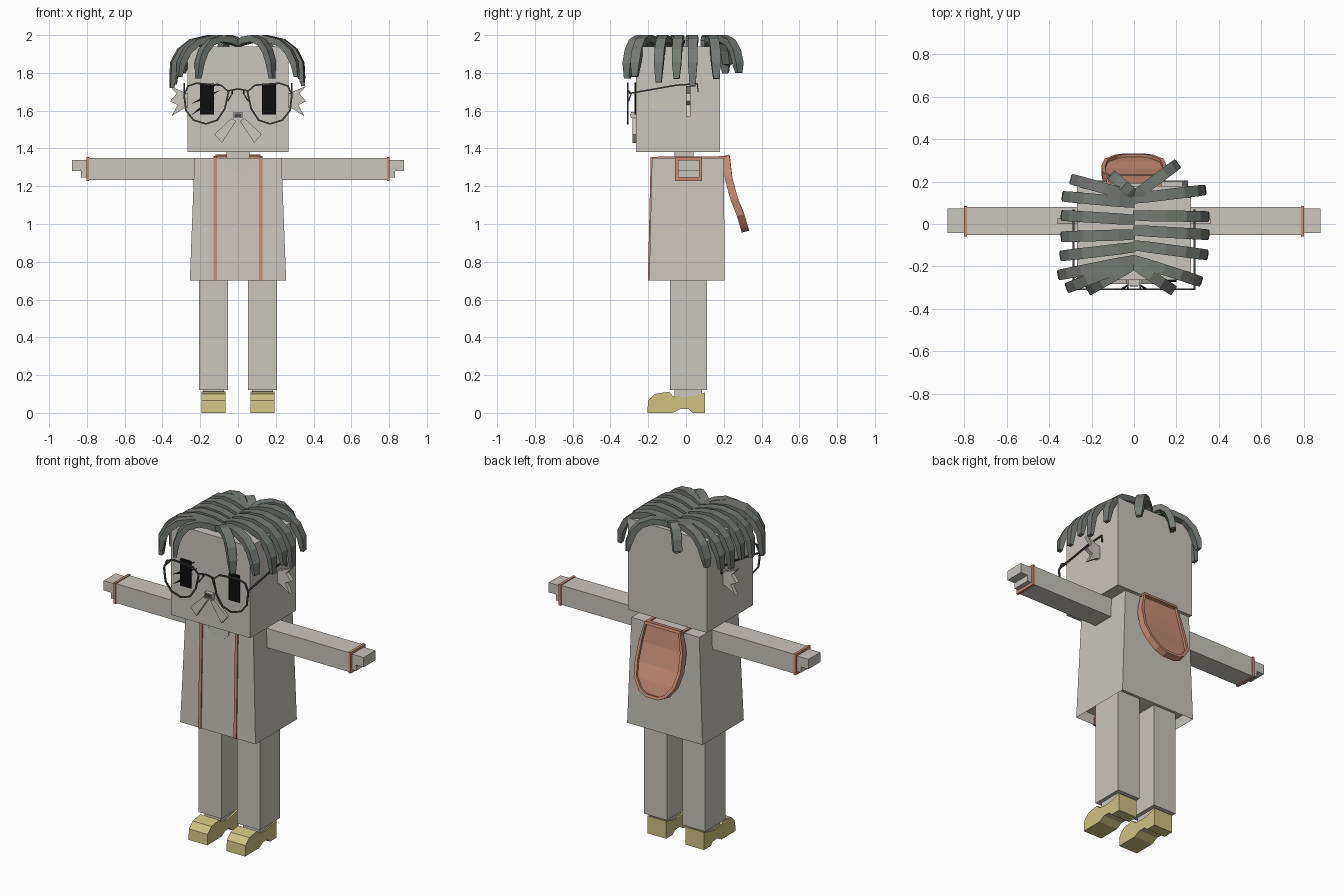
import bpy, bmesh
from mathutils import Vector

cube = bpy.data.objects.get("Cube")
if cube:
    bpy.data.objects.remove(cube, do_unlink=True)


def material(name, rgb):
    m = bpy.data.materials.new(name)
    m.use_nodes = True
    m.diffuse_color = (*rgb, 1)
    m.node_tree.nodes["Principled BSDF"].inputs["Base Color"].default_value = (*rgb, 1)
    return m


GREY = material("warm grey", (0.59, 0.555, 0.51))
HAIR = material("hair grey green", (0.175, 0.195, 0.175))
ORANGE = material("terracotta", (0.58, 0.265, 0.18))
YELLOW = material("shoe yellow", (0.61, 0.54, 0.225))
BLACK = material("black", (0.004, 0.004, 0.004))
FRAME = material("frame dark grey", (0.07, 0.07, 0.07))


def finish(name, bm, mat):
    bmesh.ops.recalc_face_normals(bm, faces=bm.faces)
    me = bpy.data.meshes.new(name)
    bm.to_mesh(me)
    bm.free()
    me.materials.append(mat)
    ob = bpy.data.objects.new(name, me)
    bpy.context.scene.collection.objects.link(ob)
    return ob


def prism(name, outline, axis, lo, hi, mat):
    """Extrude a 2D outline along the x, y or z axis."""
    bm = bmesh.new()
    rings = []
    for d in (lo, hi):
        ring = []
        for a, b in outline:
            p = {"x": (d, a, b), "y": (a, d, b), "z": (a, b, d)}[axis]
            ring.append(bm.verts.new(p))
        rings.append(ring)
        bm.faces.new(ring)
    n = len(outline)
    for i in range(n):
        j = (i + 1) % n
        bm.faces.new((rings[0][i], rings[0][j], rings[1][j], rings[1][i]))
    return finish(name, bm, mat)


def box(name, x, y, z, mat):
    return prism(name, [(x[0], y[0]), (x[1], y[0]), (x[1], y[1]), (x[0], y[1])],
                 "z", z[0], z[1], mat)


def sweep(name, path, side, width, thick, mat, closed=False, scales=None):
    """Sweep a rectangle along a path; side is the direction of its width."""
    pts = [Vector(p) for p in path]
    side = Vector(side).normalized()
    n = len(pts)
    bm = bmesh.new()
    rings = []
    for i, p in enumerate(pts):
        nxt = pts[(i + 1) % n] if closed else pts[min(i + 1, n - 1)]
        prv = pts[i - 1] if closed else pts[max(i - 1, 0)]
        normal = (nxt - prv).cross(side).normalized()
        s = scales[i] if scales else 1
        a, b = side * width * s / 2, normal * thick * s / 2
        rings.append([bm.verts.new(p + v) for v in (a + b, a - b, -a - b, -a + b)])
    for i in range(n if closed else n - 1):
        r, q = rings[i], rings[(i + 1) % n]
        for k in range(4):
            m = (k + 1) % 4
            bm.faces.new((r[k], r[m], q[m], q[k]))
    if not closed:
        bm.faces.new(rings[0])
        bm.faces.new(rings[-1])
    return finish(name, bm, mat)


# Head and neck
box("head", (-0.268, 0.268), (-0.265, 0.18), (1.38, 1.94), GREY)
box("neck", (-0.06, 0.06), (-0.06, 0.04), (1.33, 1.39), GREY)

# Robe: tapered block with a recessed underside
robe = bmesh.new()
bmesh.ops.create_cube(robe, size=1)
for v in robe.verts:
    top = v.co.z > 0
    v.co.x *= 0.46 if top else 0.51
    v.co.y = (0.2 if v.co.y > 0 else -0.18) if top else (0.205 if v.co.y > 0 else -0.195)
    v.co.z = 1.35 if top else 0.7
under = [f for f in robe.faces if f.calc_center_median().z < 0.71]
bmesh.ops.inset_region(robe, faces=under, thickness=0.01)
bmesh.ops.translate(robe, verts=under[0].verts, vec=(0, 0, 0.06))
finish("robe", robe, GREY)
prism("collar", [(-0.07, 1.35), (-0.065, 1.31), (-0.03, 1.275), (0.03, 1.275),
                 (0.065, 1.31), (0.07, 1.35)], "y", -0.187, -0.18, GREY)

# Limbs, trim, ears, moustache and glasses on both sides
shoe = [(-0.205, 0), (-0.2, 0.065), (-0.165, 0.1), (-0.09, 0.112), (-0.07, 0.09),
        (-0.01, 0.083), (0.04, 0.09), (0.1, 0.108), (0.1, 0), (0.035, 0),
        (0.015, 0.02), (-0.03, 0.022), (-0.07, 0)]
hand = [(0.79, 1.34), (0.88, 1.34), (0.88, 1.28), (0.83, 1.28), (0.83, 1.245), (0.79, 1.245)]
ear = [(0.26, 1.69), (0.29, 1.7), (0.36, 1.73), (0.325, 1.69), (0.36, 1.65),
       (0.32, 1.63), (0.352, 1.57), (0.29, 1.61), (0.26, 1.62)]
lens = [(0.05, 1.7), (0.09, 1.735), (0.22, 1.745), (0.265, 1.73), (0.285, 1.68), (0.275, 1.6),
        (0.235, 1.55), (0.17, 1.53), (0.11, 1.55), (0.07, 1.61)]
for s, tag in ((1, "left"), (-1, "right")):
    def flip(outline):
        return [(s * a, b) for a, b in outline]

    box(tag + "_arm", (s * 0.22, s * 0.79), (-0.053, 0.08), (1.232, 1.35), GREY)
    box(tag + "_cuff", (s * 0.788, s * 0.803), (-0.058, 0.085), (1.227, 1.355), ORANGE)
    prism(tag + "_hand", flip(hand), "y", -0.042, 0.072, GREY)
    box(tag + "_leg", (s * 0.052, s * 0.207), (-0.085, 0.11), (0.12, 0.77), GREY)
    box(tag + "_ankle", (s * 0.075, s * 0.185), (-0.06, 0.085), (0.06, 0.125), GREY)
    prism(tag + "_shoe", shoe, "x", s * 0.065, s * 0.192, YELLOW)
    sweep(tag + "_robe_trim", [(s * 0.12, -0.195, 0.7), (s * 0.12, -0.181, 1.352),
                               (s * 0.12, 0.215, 1.352)], (1, 0, 0), 0.018, 0.014, ORANGE)
    prism(tag + "_ear", flip(ear), "y", 0, 0.025, GREY)
    prism(tag + "_moustache", flip([(0.01, 1.545), (0.035, 1.56), (0.125, 1.475), (0.085, 1.43)]),
          "y", -0.283, -0.26, GREY)
    box(tag + "_eye", (s * 0.128, s * 0.2), (-0.273, -0.264), (1.58, 1.745), BLACK)
    sweep(tag + "_glasses_rim", [(s * a, -0.308, b) for a, b in lens], (0, 1, 0),
          0.008, 0.009, FRAME, closed=True)
    sweep(tag + "_glasses_temple", [(s * 0.285, -0.308, 1.69), (s * 0.285, -0.05, 1.735),
                                    (s * 0.285, 0.06, 1.742), (s * 0.285, 0.064, 1.7)],
          (1, 0, 0), 0.008, 0.008, FRAME)
    sweep(tag + "_nose_pad", [(s * 0.055, -0.305, 1.65), (s * 0.03, -0.29, 1.69),
                              (s * 0.03, -0.308, 1.71)], (1, 0, 0), 0.007, 0.007, FRAME)
sweep("glasses_bridge", [(-0.052, -0.308, 1.705), (0, -0.308, 1.715), (0.052, -0.308, 1.705)],
      (0, 1, 0), 0.008, 0.008, FRAME)

# Nose and scar across the right eye
box("nose", (-0.025, 0.025), (-0.29, -0.26), (1.56, 1.592), GREY)
box("nose_tip", (-0.018, 0.018), (-0.295, -0.289), (1.567, 1.586), FRAME)
for a, b in (((-0.2, 1.685), (-0.1, 1.75)), ((-0.25, 1.635), (-0.09, 1.71)),
             ((-0.25, 1.575), (-0.12, 1.67))):
    mid = ((a[0] + b[0]) / 2, (a[1] + b[1]) / 2)
    prism("scar", [a, (mid[0], mid[1] + 0.01), b, (mid[0], mid[1] - 0.01)],
          "y", -0.272, -0.264, BLACK)

# Hood hanging down the back: (z, y, half width) rows
rows = [(1.355, 0.212, 0.115), (1.24, 0.226, 0.14), (1.13, 0.256, 0.145),
        (1.05, 0.288, 0.13), (0.99, 0.306, 0.085), (0.968, 0.312, 0.04)]
bm = bmesh.new()
grid = [[bm.verts.new((x, y + d, z)) for x, d in
         ((-w, -0.01), (w, -0.01), (w, 0.006), (-w, 0.006))] for z, y, w in rows]
for r, q in zip(grid, grid[1:]):
    for k in range(4):
        bm.faces.new((r[k], r[(k + 1) % 4], q[(k + 1) % 4], q[k]))
bm.faces.new(grid[0])
bm.faces.new(grid[-1])
finish("hood", bm, ORANGE)
rim = [(w, y, z) for z, y, w in rows] + [(-w, y, z) for z, y, w in reversed(rows)]
sweep("hood_rim", rim, (0, 1, 0.25), 0.04, 0.018, ORANGE, closed=True)
box("hood_bridge", (-0.12, 0.12), (0.19, 0.222), (1.342, 1.359), ORANGE)

# Hair locks: root y, tip x, tip y, tip z
locks = [(0.12, 0.33, 0.16, 1.77), (0.04, 0.345, 0.035, 1.73), (-0.03, 0.345, -0.05, 1.77),
         (-0.1, 0.34, -0.145, 1.75), (-0.17, 0.31, -0.27, 1.78), (-0.19, 0.18, -0.31, 1.77),
         (0.13, 0.2, 0.28, 1.8), (0.13, -0.29, 0.21, 1.8), (0.1, -0.33, 0.13, 1.77),
         (0.02, -0.335, 0.04, 1.74), (-0.05, -0.335, -0.06, 1.76), (-0.11, -0.34, -0.15, 1.74),
         (-0.17, -0.35, -0.24, 1.72), (-0.18, -0.31, -0.3, 1.78), (-0.19, -0.21, -0.31, 1.77),
         (0.14, -0.1, 0.225, 1.85)]
arc = [(0, 1.955), (0.22, 1.975), (0.45, 1.982), (0.7, 1.962), (0.87, 1.915), (0.97, 1.85), (1, None)]
for root_y, tx, ty, tz in locks:
    path = [(tx * f, root_y + (ty - root_y) * f, z or tz) for f, z in arc]
    sweep("hair_lock", path, (root_y - ty, tx, 0), 0.052, 0.036, HAIR,
          scales=(0.9, 1, 1, 1, 1, 0.95, 0.6))
